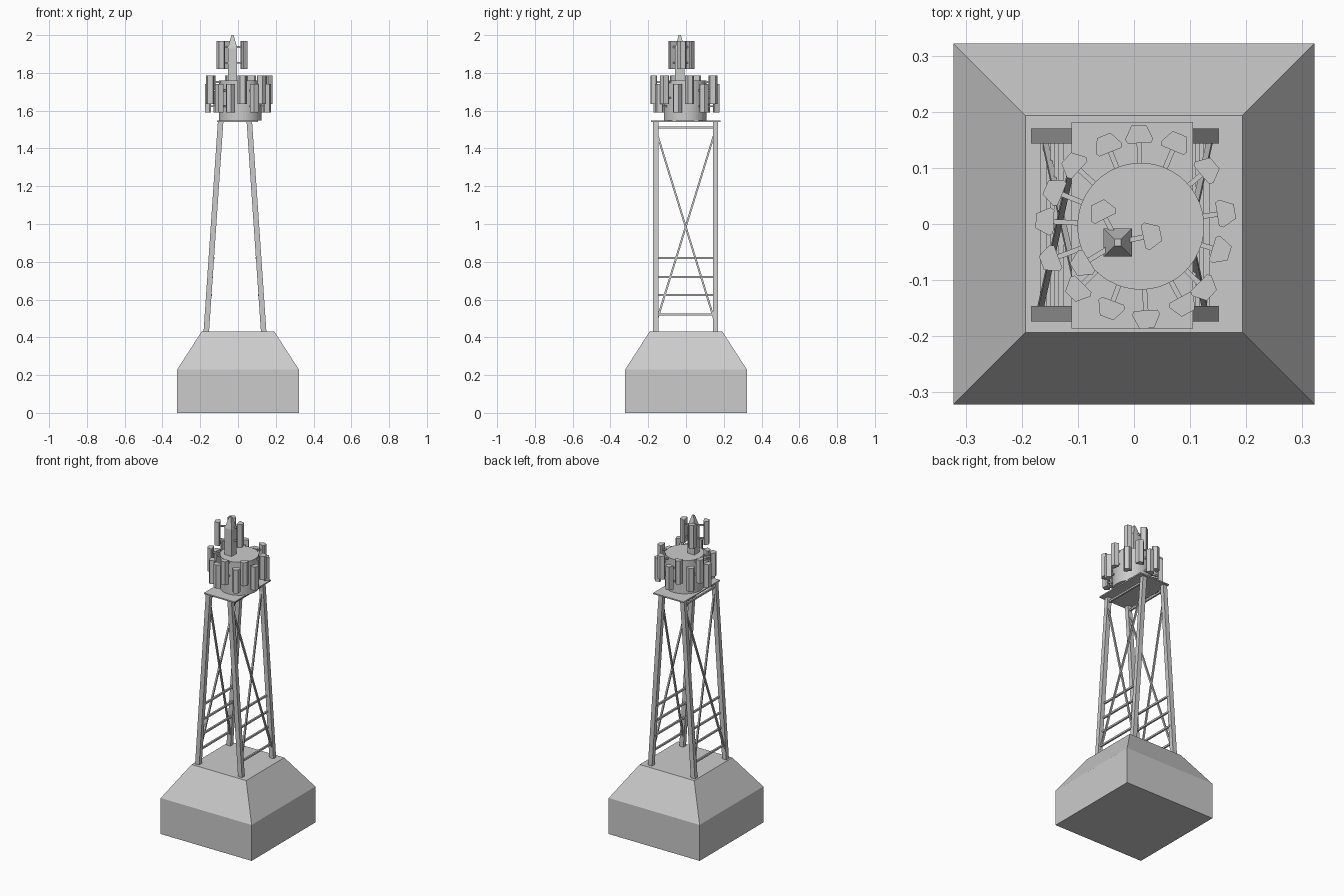
import bpy, bmesh, math
from mathutils import Vector

if "Cube" in bpy.data.objects:
    bpy.data.objects.remove(bpy.data.objects["Cube"])


def make(name, verts, faces):
    me = bpy.data.meshes.new(name)
    me.from_pydata(verts, [], faces)
    bm = bmesh.new()
    bm.from_mesh(me)
    bmesh.ops.recalc_face_normals(bm, faces=bm.faces)
    bm.to_mesh(me)
    bm.free()
    ob = bpy.data.objects.new(name, me)
    bpy.context.collection.objects.link(ob)
    return ob


def loft(name, rings):
    """Closed solid through rings of equal point count."""
    n = len(rings[0])
    verts = [p for r in rings for p in r]
    faces = [list(range(n)), list(range(len(verts) - n, len(verts)))]
    for k in range(len(rings) - 1):
        for i in range(n):
            j = (i + 1) % n
            faces.append([k*n + i, k*n + j, (k+1)*n + j, (k+1)*n + i])
    return make(name, verts, faces)


def rect(cx, cy, hx, hy, z):
    return [(cx-hx, cy-hy, z), (cx+hx, cy-hy, z), (cx+hx, cy+hy, z), (cx-hx, cy+hy, z)]


def bar(name, a, b, w):
    """Square-section strut between two points."""
    a, b = Vector(a), Vector(b)
    d = (b - a).normalized()
    u = d.cross(Vector((1, 0, 0)) if abs(d.x) < 0.9 else Vector((0, 0, 1))).normalized() * w / 2
    v = d.cross(u).normalized() * w / 2
    return loft(name, [[p + u + v, p - u + v, p - u - v, p + u - v] for p in (a, b)])


PANEL = [(-0.016, -0.021), (-0.009, -0.025), (0.016, -0.013),
         (0.016, 0.013), (-0.009, 0.025), (-0.016, 0.021)]


def antenna(name, hub, pos, z0, z1, start):
    """Upright panel facing away from the hub, held by two arms."""
    c = Vector((pos[0], pos[1], 0))
    h = Vector((hub[0], hub[1], 0))
    d = (c - h).normalized()
    t = Vector((-d.y, d.x, 0))
    loft(name, [[c + d*r + t*s + Vector((0, 0, z)) for r, s in PANEL] for z in (z0, z1)])
    for f in (0.22, 0.78):
        z = Vector((0, 0, z0 + (z1 - z0) * f))
        bar(name + "_arm", h + d*start + z, c - d*0.012 + z, 0.009)


# Concrete base
loft("base", [rect(0, 0, 0.322, 0.322, 0), rect(0, 0, 0.322, 0.322, 0.23),
              rect(0, 0, 0.193, 0.193, 0.43)])

# Leaning legs and side bracing
CX, Z0, Z1 = -0.016, 0.428, 1.542
YF, YB = -0.160, 0.157


def leg_x(side, z):
    return CX + side * (0.152 + (0.076 - 0.152) * (z - Z0) / (Z1 - Z0))


for side, label in ((-1, "left"), (1, "right")):
    for y in (YF, YB):
        loft(label + "_leg", [rect(leg_x(side, z), y, 0.0145, 0.0135, z) for z in (Z0, Z1)])
    for z in (0.52, 0.625, 0.72, 0.82, 1.512):
        off = 0 if z in (0.52, 1.512) else -side * 0.011
        bar(label + "_rung", (leg_x(side, z) + off, YF, z), (leg_x(side, z) + off, YB, z), 0.011)
    for ya, yb, off in ((YF, YB, 0.004), (YB, YF, -0.004)):
        bar(label + "_cross_brace", (leg_x(side, 1.5) + off, ya, 1.5),
            (leg_x(side, 0.47) + off, yb, 0.47), 0.010)

# Platform and drum
loft("platform", [rect(-0.003, -0.002, 0.108, 0.184, z) for z in (1.54, 1.548)])
HUB = (0.012, -0.004)
loft("drum", [[(HUB[0] + 0.113*math.cos(i*math.tau/48), HUB[1] + 0.113*math.sin(i*math.tau/48), z)
               for i in range(48)] for z in (1.547, 1.76)])

# Panel antennas around the drum, staggered in height
SPOTS = [(0.022, -0.170), (0.089, -0.145), (0.127, -0.116), (0.155, -0.048), (0.164, 0.020),
         (0.132, 0.098), (0.075, 0.146), (0.009, 0.160), (-0.048, 0.143), (-0.109, 0.107),
         (-0.143, 0.059), (-0.159, 0.005), (-0.150, -0.064), (-0.102, -0.118), (-0.043, -0.152)]
for i, p in enumerate(SPOTS):
    z = 1.635 if i % 2 == 0 and i != 14 else 1.59
    antenna("drum_antenna", HUB, p, z, z + 0.15, 0.105)

# Pointed mast with three antennas
MAST = (-0.029, -0.033)
loft("mast", [rect(*MAST, 0.025, 0.025, 1.755), rect(*MAST, 0.025, 0.025, 1.93),
              rect(*MAST, 0.006, 0.006, 2.0)])
for p in ((-0.058, 0.024), (0.032, -0.020), (-0.094, -0.073)):
    antenna("mast_antenna", MAST, p, 1.82, 1.97, 0.01)
